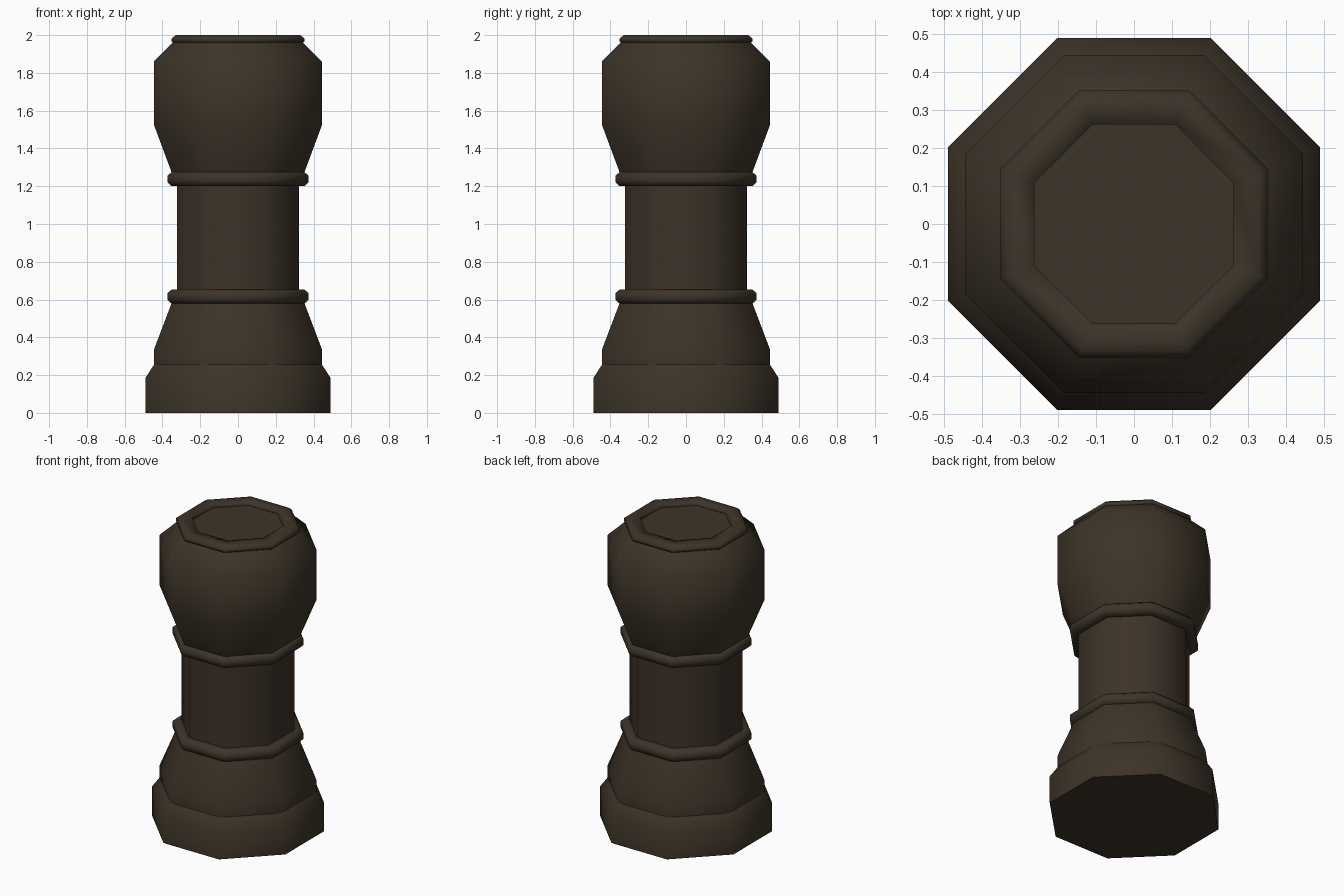
import bpy, bmesh, math

if "Cube" in bpy.data.objects:
    bpy.data.objects.remove(bpy.data.objects["Cube"])

SIDES = 8


def material(name, rgb):
    m = bpy.data.materials.new(name)
    m.diffuse_color = (*rgb, 1.0)
    m.use_nodes = True
    m.node_tree.nodes["Principled BSDF"].inputs["Base Color"].default_value = m.diffuse_color
    return m


stone = material("dark brown stone", (0.046, 0.034, 0.021))
shaft_stone = material("warm brown stone", (0.046, 0.032, 0.021))


def lathe(name, profile, mat, cap_start=False, cap_end=False, angle=55):
    """Sweep (half width across flats, z) points around an octagon."""
    bm = bmesh.new()
    rings = []
    for w, z in profile:
        r = w / math.cos(math.pi / SIDES)
        rings.append([bm.verts.new((r * math.cos((k + 0.5) * math.tau / SIDES),
                                    r * math.sin((k + 0.5) * math.tau / SIDES), z))
                      for k in range(SIDES)])
    for a, b in zip(rings, rings[1:]):
        for k in range(SIDES):
            j = (k + 1) % SIDES
            bm.faces.new((a[k], a[j], b[j], b[k]))
    if cap_start:
        bm.faces.new(rings[0][::-1])
    if cap_end:
        bm.faces.new(rings[-1])
    # smooth around the column, crisp at flat caps and hard folds
    for f in bm.faces:
        f.smooth = len(f.verts) == 4
    for e in bm.edges:
        if len(e.link_faces) == 2 and e.calc_face_angle(0) > math.radians(angle):
            e.smooth = False
    me = bpy.data.meshes.new(name)
    bm.to_mesh(me)
    bm.free()
    me.materials.append(mat)
    ob = bpy.data.objects.new(name, me)
    bpy.context.collection.objects.link(ob)
    return ob


# Foot with chamfered top edge
lathe("plinth", [(0.49, 0), (0.49, 0.185), (0.445, 0.255)], stone, cap_start=True)

# Flared lower body
lathe("lower_flare", [(0.445, 0.255), (0.445, 0.335), (0.352, 0.58)], stone)

# Straight shaft
lathe("shaft", [(0.322, 0.65), (0.322, 1.2)], shaft_stone)

# Two raised collars
for name, z in (("lower_collar", 0.578), ("upper_collar", 1.2)):
    lathe(name, [(0.322, z), (0.352, z), (0.373, z + 0.02), (0.373, z + 0.055),
                 (0.352, z + 0.075), (0.322, z + 0.075)], stone)

# Bulging head
lathe("head", [(0.352, 1.275), (0.445, 1.525), (0.445, 1.86), (0.345, 1.96)], stone)

# Top rim with shallow recess
lathe("top_rim", [(0.335, 1.955), (0.352, 1.966), (0.352, 1.982), (0.33, 2.0),
                  (0.262, 2.0), (0.262, 1.975)], stone, cap_end=True)
